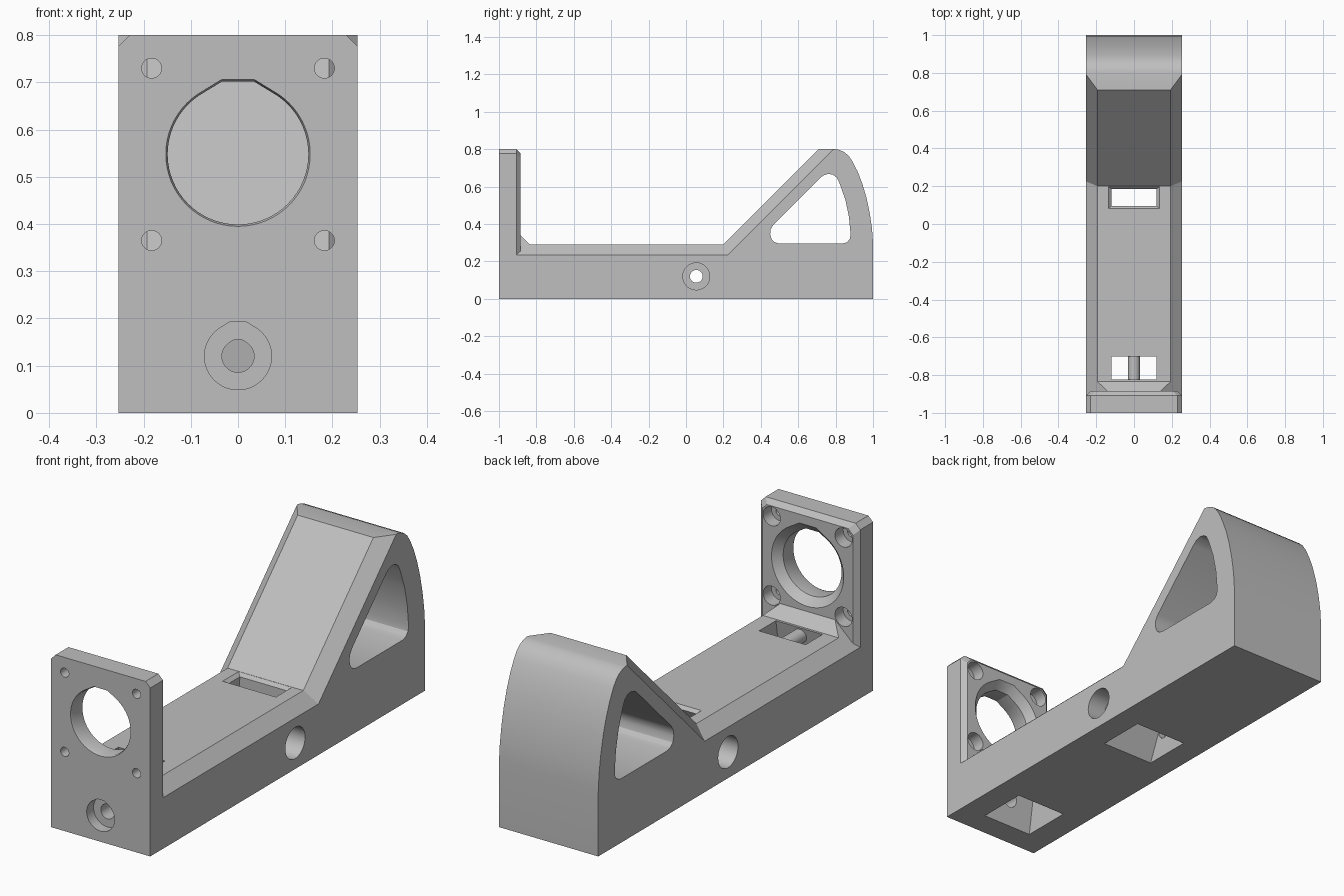
import bpy
import bmesh
from math import cos, sin, pi, radians

cube = bpy.data.objects.get("Cube")
if cube:
    bpy.data.objects.remove(cube, do_unlink=True)

grey = bpy.data.materials.new("matte_grey")
grey.use_nodes = True
GREY = (0.52, 0.52, 0.52, 1)
grey.diffuse_color = GREY
grey.node_tree.nodes["Principled BSDF"].inputs["Base Color"].default_value = GREY


def loft(name, sections):
    """Skin a row of matching closed outlines and cap both ends."""
    bm = bmesh.new()
    rings = [[bm.verts.new(p) for p in s] for s in sections]
    n = len(rings[0])
    for a, b in zip(rings, rings[1:]):
        for i in range(n):
            j = (i + 1) % n
            bm.faces.new((a[i], a[j], b[j], b[i]))
    bm.faces.new(rings[0])
    bm.faces.new(rings[-1])
    bmesh.ops.remove_doubles(bm, verts=bm.verts, dist=1e-5)
    bmesh.ops.recalc_face_normals(bm, faces=bm.faces)
    mesh = bpy.data.meshes.new(name)
    bm.to_mesh(mesh)
    bm.free()
    mesh.materials.append(grey)
    ob = bpy.data.objects.new(name, mesh)
    bpy.context.collection.objects.link(ob)
    return ob


def across(x, outline):
    return [(x, y, z) for y, z in outline]


def ring(r, drop=False, n=64):
    """Circle, or a circle with a flat-topped peak for overhangs."""
    angles = [2 * pi * i / n for i in range(n)]
    if not drop:
        return [(r * cos(a), r * sin(a)) for a in angles]
    lo, hi = radians(60), radians(120)
    side = [(r * cos(a), r * sin(a)) for a in angles]
    right = [p for a, p in zip(angles, side) if a <= lo]
    left = [p for a, p in zip(angles, side) if a >= hi]
    return right + [(r * 0.23, r * 1.03), (-r * 0.23, r * 1.03)] + left


def bore_y(cx, cz, steps, drop=False):
    """Turned hole along y from (y, radius) steps."""
    return loft("bore", [[(cx + u, y, cz + v) for u, v in ring(r, drop)] for y, r in steps])


def rect(x, y0, y1, z):
    return [(-x, y0, z), (x, y0, z), (x, y1, z), (-x, y1, z)]


def combine(target, tool, operation):
    mod = target.modifiers.new("combine", 'BOOLEAN')
    mod.operation = operation
    mod.solver = 'EXACT'
    mod.object = tool
    bpy.context.view_layer.objects.active = target
    bpy.ops.object.modifier_apply(modifier=mod.name)
    bpy.data.objects.remove(tool, do_unlink=True)


# Long base with sloped rear support; outer outline is lowered for chamfers
W, WI = 0.253, 0.193
back = [(-0.95, 0), (1, 0), (1, 0.3), (0.994, 0.38), (0.982, 0.46), (0.965, 0.54),
        (0.943, 0.615), (0.918, 0.68), (0.89, 0.735), (0.87, 0.764), (0.847, 0.784),
        (0.82, 0.796), (0.8, 0.8)]
inner = back + [(0.71, 0.8), (0.2, 0.29), (-0.95, 0.29)]
outer = back + [(0.79, 0.8), (0.225, 0.235), (-0.95, 0.235)]
body = loft("bracket_body", [across(-W, outer), across(-WI, inner),
                             across(WI, inner), across(W, outer)])


# Upright front plate with clipped top corners and chamfered rear edge
def plate_outline(y, inset):
    w, h, c = W - inset, 0.8 - inset, 0.024
    return [(-w, y, 0), (w, y, 0), (w, y, h - c), (w - c, y, h), (c - w, y, h), (-w, y, h - c)]


combine(body, loft("front_plate", [plate_outline(-1, 0), plate_outline(-0.907, 0),
                                   plate_outline(-0.885, 0.022)]), 'UNION')

# Sloped fillet at the foot of the plate
foot = [rect(WI, -0.93, -0.835, 0.27), rect(WI, -0.93, -0.835, 0.29),
        rect(0.14, -0.93, -0.885, 0.34)]
combine(body, loft("foot_fillet", foot), 'UNION')

# Rounded triangular opening through the rear support
tri = [(0.5, 0.295), (0.835, 0.295), (0.86, 0.302), (0.876, 0.32), (0.88, 0.345),
       (0.871, 0.44), (0.852, 0.53), (0.82, 0.62), (0.806, 0.648), (0.785, 0.664),
       (0.76, 0.668), (0.735, 0.66), (0.715, 0.644), (0.468, 0.397), (0.453, 0.372),
       (0.45, 0.345), (0.458, 0.318), (0.475, 0.302)]
cuts = [loft("opening", [across(-0.4, tri), across(0.4, tri)])]

# Main bore, four bolt holes and the front screw hole
cuts.append(bore_y(0, 0.548, [(-1.01, 0.153), (-1, 0.153), (-0.99, 0.149),
                              (-0.92, 0.149), (-0.88, 0.189)], True))
for x in (-0.183, 0.183):
    for z in (0.365, 0.73):
        cuts.append(bore_y(x, z, [(-1.1, 0.021), (-0.945, 0.021),
                                  (-0.945, 0.0435), (-0.8, 0.0435)]))
cuts.append(bore_y(0, 0.12, [(-1.1, 0.071), (-0.95, 0.071)], True))
cuts.append(bore_y(0, 0.12, [(-0.97, 0.034), (-0.8, 0.034)], True))

# Cross hole with a counterbore on each side
for steps in ([(-0.4, 0.034), (0.4, 0.034)],
              [(-0.4, 0.072), (-0.16, 0.072)], [(0.16, 0.072), (0.4, 0.072)]):
    cuts.append(loft("cross_hole", [[(x, 0.055 + u, 0.12 + v) for u, v in ring(r)]
                                    for x, r in steps]))

# Tapered pockets opening underneath
cuts.append(loft("front_pocket", [rect(0.13, -0.885, -0.645, -0.01),
                                  rect(0.118, -0.82, -0.705, 0.31)]))
cuts.append(loft("rear_pocket", [rect(0.135, -0.05, 0.185, -0.01),
                                 rect(0.12, 0.095, 0.185, 0.275),
                                 rect(0.138, 0.08, 0.2, 0.292)]))
for cut in cuts:
    combine(body, cut, 'DIFFERENCE')

# Round tie bar across the front pocket
bar = bore_y(0, 0.25, [(-0.84, 0.032), (-0.69, 0.032)])
bar.name = "tie_bar"

for ob in (body, bar):
    bpy.ops.object.select_all(action='DESELECT')
    ob.select_set(True)
    bpy.context.view_layer.objects.active = ob
    bpy.ops.object.shade_smooth_by_angle(angle=radians(25))
